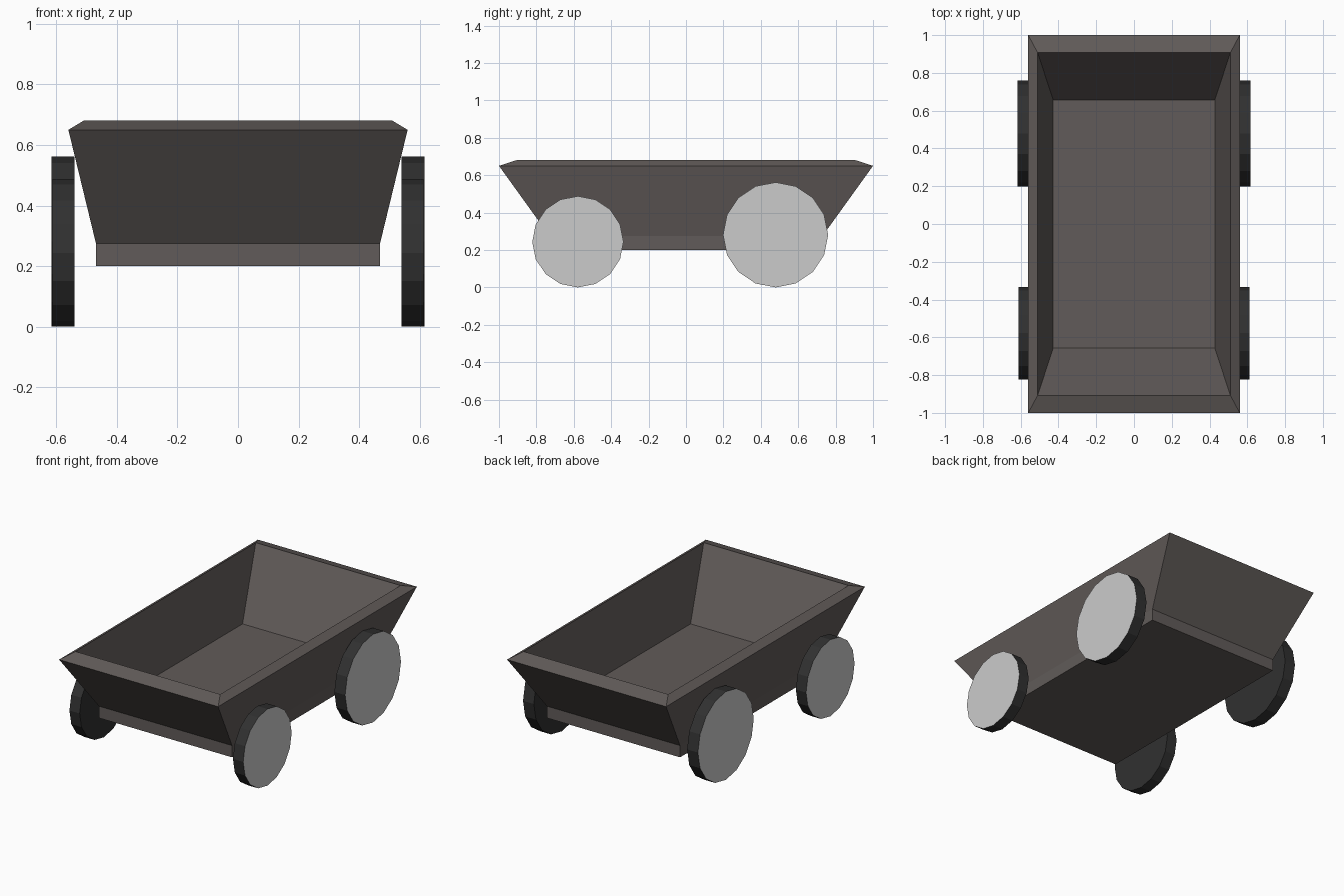
import bpy, bmesh
from math import cos, sin, tau

if "Cube" in bpy.data.objects:
    bpy.data.objects.remove(bpy.data.objects["Cube"])


def material(name, r, g, b):
    m = bpy.data.materials.new(name)
    m.diffuse_color = (r, g, b, 1)
    m.use_nodes = True
    m.node_tree.nodes["Principled BSDF"].inputs["Base Color"].default_value = m.diffuse_color
    return m


WOOD = material("wood", 0.12, 0.105, 0.10)
RUBBER = material("rubber", 0.03, 0.03, 0.03)
HUB = material("hub_grey", 0.8, 0.8, 0.8)


def loft(name, rings, mats):
    """Skin a stack of closed rings and cap both ends."""
    bm = bmesh.new()
    loops = [[bm.verts.new(p) for p in ring] for ring in rings]
    n = len(loops[0])
    for a, b in zip(loops, loops[1:]):
        for i in range(n):
            j = (i + 1) % n
            bm.faces.new((a[i], a[j], b[j], b[i]))
    bm.faces.new(loops[0][::-1])
    cap = bm.faces.new(loops[-1])
    cap.material_index = len(mats) - 1
    bmesh.ops.recalc_face_normals(bm, faces=bm.faces)
    mesh = bpy.data.meshes.new(name)
    bm.to_mesh(mesh)
    bm.free()
    for m in mats:
        mesh.materials.append(m)
    obj = bpy.data.objects.new(name, mesh)
    bpy.context.collection.objects.link(obj)
    return obj


# Cart tub: base, flared sides, sloped rim, then down inside to the floor
profile = [(0.469, 0.73, 0.20), (0.469, 0.73, 0.275), (0.56, 1.0, 0.65),
           (0.51, 0.907, 0.68), (0.428, 0.657, 0.28)]
loft("cart_tub", [[(-x, -y, z), (x, -y, z), (x, y, z), (-x, y, z)]
                  for x, y, z in profile], [WOOD])


# Wheels: 16-sided discs with a pale outer face
def wheel(name, side, y, r, outer):
    rings = [[(side * x, y + r * cos(tau * i / 16), r + r * sin(tau * i / 16))
              for i in range(16)] for x in (0.54, outer)]
    loft(name, rings, [RUBBER, HUB])


for side, label in ((-1, "left"), (1, "right")):
    wheel("front_wheel_" + label, side, -0.578, 0.244, 0.612)
    wheel("rear_wheel_" + label, side, 0.479, 0.281, 0.616)
